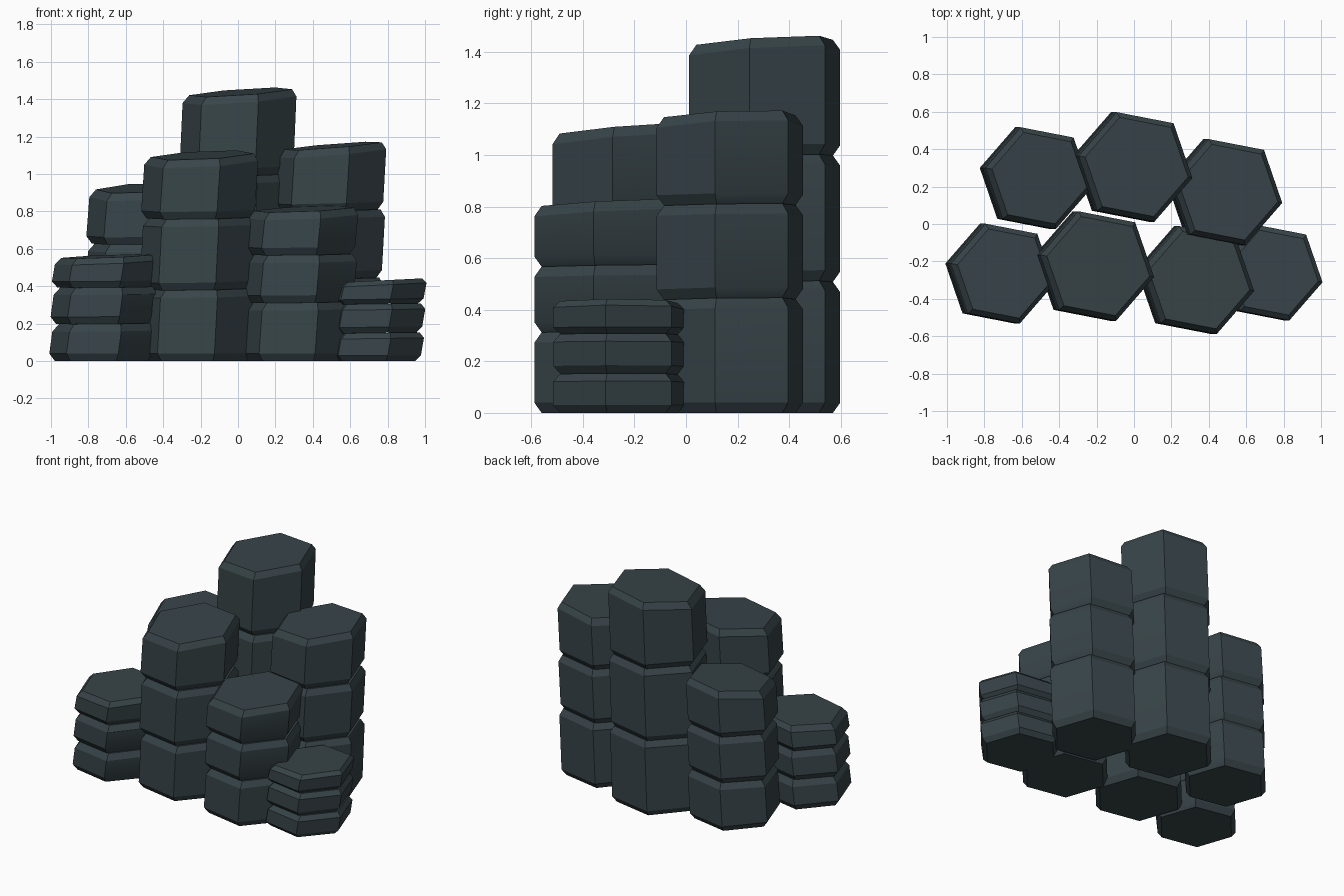
import bpy
import bmesh
from math import cos, sin, radians

cube = bpy.data.objects.get("Cube")
if cube:
    bpy.data.objects.remove(cube, do_unlink=True)

slate = bpy.data.materials.new("dark_slate")
slate.use_nodes = True
COLOUR = (0.039, 0.058, 0.066, 1)
slate.diffuse_color = COLOUR
bsdf = slate.node_tree.nodes["Principled BSDF"]
bsdf.inputs["Base Color"].default_value = COLOUR
bsdf.inputs["Roughness"].default_value = 0.9

TURN = radians(-11)


def stone_block(name, centre, radius, low, high, tilt_low, tilt_high, drift):
    """Six-sided block with chamfered, slightly tilted ends and a small lean."""
    cx, cy = centre
    bevel = min(0.04, (high - low) * 0.2)
    inset = 0.03
    # radius, height, tilt and lean of each ring from bottom to top
    rings = [
        (radius - inset, low, tilt_low, -0.01),
        (radius, low + bevel, tilt_low, -0.01),
        (radius, high - bevel, tilt_high, 0.006),
        (radius - inset, high, tilt_high, 0.012),
    ]
    bm = bmesh.new()
    loops = []
    for r, z, (tx, ty), lean in rings:
        loop = []
        for k in range(6):
            a = TURN + radians(60 * k)
            dx, dy = r * cos(a), r * sin(a)
            loop.append(bm.verts.new((cx + dx + lean + drift, cy + dy,
                                      z + tx * dx + ty * dy)))
        loops.append(loop)
    for a, b in zip(loops, loops[1:]):
        for k in range(6):
            n = (k + 1) % 6
            bm.faces.new((a[k], a[n], b[n], b[k]))
    bm.faces.new(loops[0][::-1])
    bm.faces.new(loops[-1])
    mesh = bpy.data.meshes.new(name)
    bm.to_mesh(mesh)
    bm.free()
    mesh.materials.append(slate)
    obj = bpy.data.objects.new(name, mesh)
    bpy.context.collection.objects.link(obj)
    obj.select_set(True)
    bpy.context.view_layer.objects.active = obj


# Column name, centre, radius, three joint heights, slope of the top
columns = [
    ("back_right_column", (-0.525, 0.245), 0.288, (0.32, 0.63, 0.925), (0.05, 0.10)),
    ("back_middle_column", (-0.005, 0.305), 0.31, (0.505, 0.995, 1.437), (0.07, 0.06)),
    ("back_left_column", (0.485, 0.17), 0.30, (0.44, 0.805, 1.15), (0.08, 0.04)),
    ("front_right_column", (-0.715, -0.265), 0.282, (0.20, 0.395, 0.56), (0.04, 0.03)),
    ("front_middle_column", (-0.21, -0.225), 0.31, (0.385, 0.765, 1.10), (0.05, 0.08)),
    ("front_left_column", (0.33, -0.30), 0.305, (0.315, 0.57, 0.812), (0.04, 0.05)),
    ("outer_left_column", (0.73, -0.26), 0.27, (0.15, 0.305, 0.43), (0.05, 0.0)),
]

bpy.ops.object.select_all(action="DESELECT")
for name, centre, radius, joints, slope in columns:
    low, tilt_low = 0.0, (0, 0)
    for i, high in enumerate(joints):
        # lower joints are nearly level, the top follows the full slope
        tilt_high = slope if i == 2 else (slope[0] * 0.3, slope[1] * 0.3)
        stone_block(f"{name}_block_{i + 1}", centre, radius, low, high,
                    tilt_low, tilt_high, 0.007 * (i - 1))
        low, tilt_low = high, tilt_high

bpy.ops.object.shade_smooth_by_angle(angle=radians(30))
